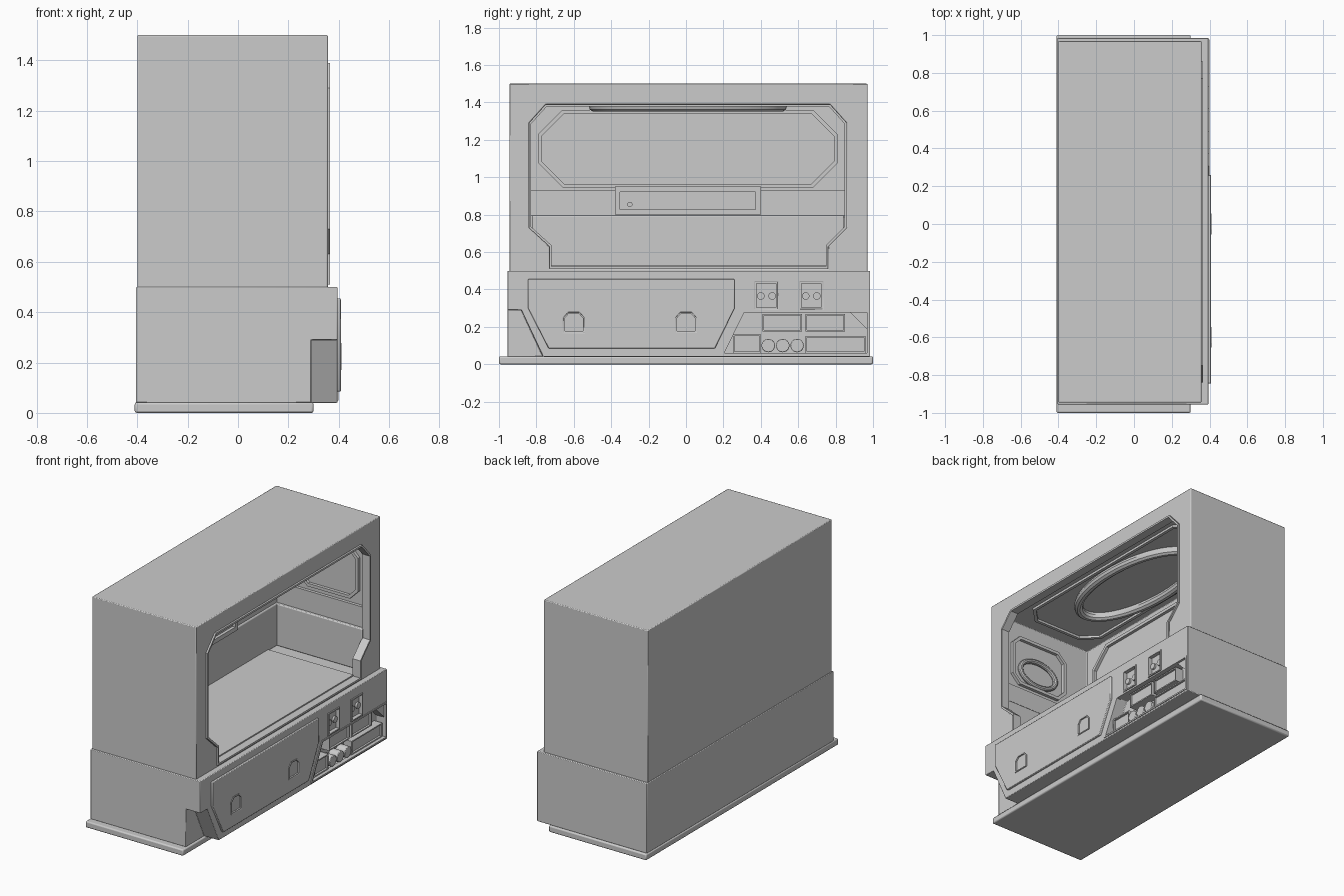
import bpy, bmesh, math
from mathutils import Vector

if "Cube" in bpy.data.objects:
    bpy.data.objects.remove(bpy.data.objects["Cube"], do_unlink=True)

grey = bpy.data.materials.new("light_grey")
grey.use_nodes = True
grey.diffuse_color = (0.6, 0.6, 0.6, 1)
grey.node_tree.nodes["Principled BSDF"].inputs["Base Color"].default_value = (0.6, 0.6, 0.6, 1)


def place(axis, d, p):
    """Point at depth d on an axis; p holds the other two coordinates in order."""
    return Vector({"x": (d, *p), "y": (p[0], d, p[1]), "z": (*p, d)}[axis])


def finish(name, bm, bevel=0.0):
    bmesh.ops.recalc_face_normals(bm, faces=bm.faces)
    mesh = bpy.data.meshes.new(name)
    bm.to_mesh(mesh)
    bm.free()
    mesh.materials.append(grey)
    ob = bpy.data.objects.new(name, mesh)
    bpy.context.collection.objects.link(ob)
    if bevel:
        add_bevel(ob, bevel)
    return ob


def add_bevel(ob, width):
    mod = ob.modifiers.new("Bevel", "BEVEL")
    mod.width, mod.segments, mod.limit_method = width, 2, "ANGLE"


def prism(name, pts, d0, d1, axis="x", bevel=0.0):
    bm = bmesh.new()
    lo, hi = ([bm.verts.new(place(axis, d, p)) for p in pts] for d in (d0, d1))
    bm.faces.new(lo)
    bm.faces.new(hi)
    for i in range(len(pts)):
        j = (i + 1) % len(pts)
        bm.faces.new((lo[i], lo[j], hi[j], hi[i]))
    return finish(name, bm, bevel)


def frame(name, pts, t, d0, d1, axis="x"):
    """Closed trim of width t (outward when negative) following an outline."""
    n = len(pts)
    P = [Vector(p) for p in pts]
    area = sum(P[i].x * P[(i + 1) % n].y - P[(i + 1) % n].x * P[i].y for i in range(n))
    inner = []
    for i in range(n):
        a, b = (P[i] - P[i - 1]).normalized(), (P[(i + 1) % n] - P[i]).normalized()
        na, nb = Vector((-a.y, a.x)), Vector((-b.y, b.x))
        inner.append(P[i] + (na + nb) * math.copysign(t, area * t) / (1 + na.dot(nb)))
    bm = bmesh.new()
    loops = [[bm.verts.new(place(axis, d, p)) for p in ring]
             for ring, d in ((P, d0), (P, d1), (inner, d1), (inner, d0))]
    for k in range(4):
        A, B = loops[k], loops[(k + 1) % 4]
        for i in range(n):
            j = (i + 1) % n
            bm.faces.new((A[i], A[j], B[j], B[i]))
    return finish(name, bm)


def rect(a0, a1, b0, b1, c=0.0):
    """Rectangle outline, with corners cut by c."""
    if not c:
        return [(a0, b0), (a1, b0), (a1, b1), (a0, b1)]
    return [(a0 + c, b0), (a1 - c, b0), (a1, b0 + c), (a1, b1 - c),
            (a1 - c, b1), (a0 + c, b1), (a0, b1 - c), (a0, b0 + c)]


def circle(a, b, r, n=24):
    return [(a + r * math.cos(k * math.tau / n), b + r * math.sin(k * math.tau / n)) for k in range(n)]


def cut(ob, *cutters):
    bpy.context.view_layer.objects.active = ob
    for c in cutters:
        mod = ob.modifiers.new("Cut", "BOOLEAN")
        mod.operation, mod.object, mod.solver = "DIFFERENCE", c, "EXACT"
        bpy.ops.object.modifier_apply(modifier=mod.name)
        bpy.data.objects.remove(c, do_unlink=True)


def oval_ring(name, loc, radii, tube, rot=(0, 0, 0)):
    bpy.ops.mesh.primitive_torus_add(location=loc, rotation=rot, major_radius=1, minor_radius=0.1,
                                     major_segments=48, minor_segments=10)
    ob = bpy.context.object
    ob.name = name
    # keep the tube round while the path is oval
    for v in ob.data.vertices:
        ang = math.atan2(v.co.y, v.co.x)
        off = (math.hypot(v.co.x, v.co.y) - 1) * tube * 10
        v.co = (math.cos(ang) * (radii[0] + off), math.sin(ang) * (radii[1] + off), v.co.z * tube * 10)
    ob.data.materials.append(grey)
    bpy.ops.object.shade_smooth()


# Base plate and lower body
prism("base_plate", rect(-0.41, 0.3, -1, 1), 0, 0.042, "z", 0.008)
lower = prism("lower_body", rect(-0.405, 0.395, -0.955, 0.985), 0.04, 0.5, "z")
corner_notch = prism("corner_cutter", [(-1.1, 0.29), (-0.88, 0.29), (-0.745, 0), (-1.1, 0)], 0.29, 0.5)
bay = prism("bay_cutter", [(0.195, 0.055), (0.31, 0.282), (0.972, 0.282), (0.972, 0.055)], 0.32, 0.5)
sockets = [prism("socket_cutter", rect(y, y + 0.12, 0.295, 0.44), 0.375, 0.5) for y in (0.37, 0.61)]
cut(lower, corner_notch, bay, *sockets)
add_bevel(lower, 0.004)

# Upper shell, hollowed out with a large opening
opening = [(-0.84, 1.29), (-0.75, 1.39), (0.77, 1.39), (0.86, 1.29), (0.86, 0.73),
           (0.76, 0.63), (0.76, 0.51), (-0.73, 0.51), (-0.73, 0.63), (-0.84, 0.73)]
shell = prism("upper_shell", rect(-0.4, 0.357, -0.945, 0.97), 0.49, 1.5, "z")
cut(shell, prism("cavity_cutter", rect(-0.345, 0.315, -0.86, 0.88), 0.52, 1.4, "z"),
    prism("opening_cutter", opening, 0.2, 0.6))
add_bevel(shell, 0.01)
frame("opening_trim", opening, 0.012, 0.31, 0.366)

# Interior walls: raised bed surround, strip and framed upper panel
prism("bed_floor", rect(-0.345, 0.315, -0.72, 0.75), 0.505, 0.53, "z")
prism("bed_back_wall", rect(-0.86, 0.88, 0.52, 0.795), -0.345, -0.305, bevel=0.006)
prism("back_strip", rect(-0.86, 0.88, 0.795, 0.93), -0.345, -0.32)
window = rect(-0.79, 0.81, 0.945, 1.36, 0.13)
frame("back_panel_frame", window, 0.02, -0.345, -0.325)
for side, wall, face in (("right", -0.86, -0.82), ("left", 0.88, 0.84)):
    d0, d1 = sorted((wall, face))
    prism(side + "_bed_wall", rect(-0.345, 0.315, 0.52, 0.795), d0, d1, "y", 0.006)
    d0, d1 = sorted((wall, (wall + face) / 2))
    prism(side + "_wall_strip", rect(-0.345, 0.315, 0.795, 0.93), d0, d1, "y")
    frame(side + "_wall_frame", rect(-0.16, 0.27, 0.96, 1.3, 0.06), 0.02, d0, d1, "y")
oval_ring("wall_ring", (0.06, -0.85, 1.08), (0.14, 0.085), 0.016, (math.pi / 2, 0, 0))

# Ceiling cove and lamp ring
frame("ceiling_frame", rect(-0.29, 0.26, -0.76, 0.78, 0.1), 0.02, 1.385, 1.41, "z")
oval_ring("ceiling_lamp_ring", (-0.02, 0.01, 1.38), (0.22, 0.5), 0.03)

# Console on the back wall
frame("console_frame", rect(-0.38, 0.4, 0.8, 0.95), 0.028, -0.345, -0.28)
prism("console_panel", rect(-0.36, 0.38, 0.82, 0.93), -0.345, -0.3)
prism("console_knob", circle(-0.3, 0.855, 0.014), -0.3, -0.285)
for y in (-0.24, -0.12):
    for k in range(4):
        prism("console_key", rect(y, y + 0.022, 0.84 + k * 0.02, 0.85 + k * 0.02), -0.3, -0.292)
prism("console_screen", rect(-0.06, 0.08, 0.845, 0.9), -0.3, -0.295)

# Large front panel with two arched hand holds
panel = prism("front_panel", [(-0.845, 0.455), (0.26, 0.455), (0.26, 0.3), (0.155, 0.085),
                              (-0.735, 0.085), (-0.845, 0.3)], 0.38, 0.408)
for y in (-0.6, 0.0):
    arch = [(y - 0.055, 0.17), (y + 0.055, 0.17), (y + 0.055, 0.25), (y + 0.03, 0.278),
            (y - 0.03, 0.278), (y - 0.055, 0.25)]
    cut(panel, prism("hold_cutter", arch, 0.4, 0.5))
    frame("hand_hold_rim", arch, 0.007, 0.396, 0.41)
add_bevel(panel, 0.004)

# Socket pairs
for y in (0.37, 0.61):
    frame("socket_rim", rect(y, y + 0.12, 0.295, 0.44), 0.008, 0.37, 0.4)
    for k in (0.03, 0.09):
        prism("socket", circle(y + k, 0.365, 0.02, 16), 0.37, 0.388)

# Equipment bay with drawers, canisters and corner gusset
frame("bay_trim", [(0.188, 0.05), (0.306, 0.288), (0.978, 0.288), (0.978, 0.05)], 0.01, 0.37, 0.4)
for y0, y1, z0, z1 in ((0.41, 0.62, 0.175, 0.27), (0.64, 0.85, 0.175, 0.27),
                       (0.25, 0.4, 0.06, 0.16), (0.64, 0.96, 0.06, 0.15)):
    prism("drawer", rect(y0, y1, z0, z1), 0.31, 0.365)
    frame("drawer_rim", rect(y0, y1, z0, z1), 0.008, 0.31, 0.378)
for k in range(3):
    prism("canister", circle(0.44 + k * 0.077, 0.1, 0.036), 0.31, 0.385, bevel=0.004)
prism("corner_gusset", [(0.87, 0.285), (0.975, 0.285), (0.975, 0.18)], 0.31, 0.385)

for ob in bpy.context.collection.objects:
    ob.select_set(ob.type == "MESH")
bpy.context.view_layer.objects.active = shell
bpy.ops.object.shade_smooth_by_angle(angle=math.radians(30))
